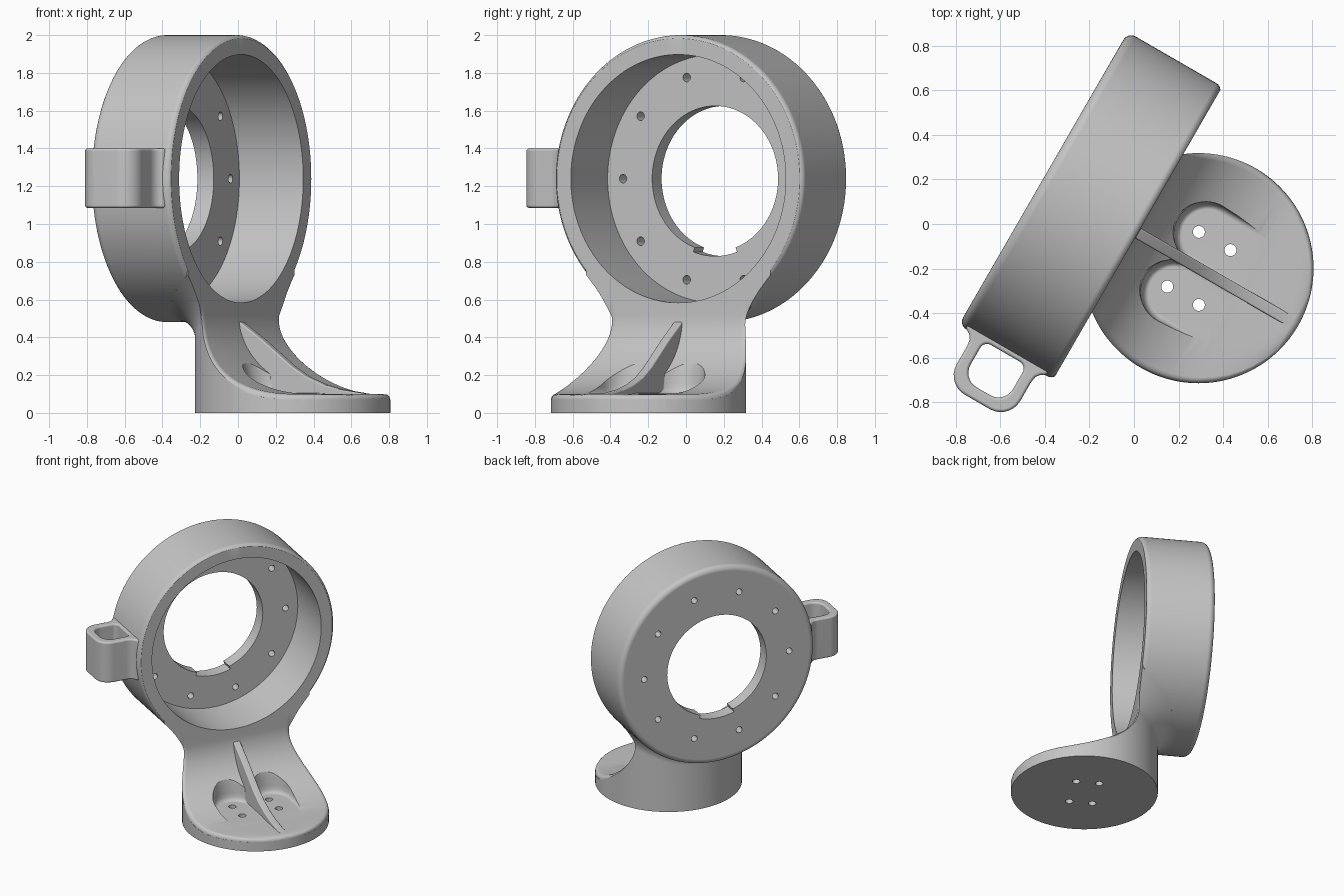
import bpy, bmesh
from math import sin, cos, pi, sqrt, radians
from mathutils import Matrix

cube = bpy.data.objects.get("Cube")
if cube:
    bpy.data.objects.remove(cube, do_unlink=True)

# Local frame: x = ring axis (open side +x), y = across, z = up
ZC, RING_R, BORE_R, HOLE_R = 1.24, 0.76, 0.657, 0.385
FRONT, FLOOR, BACK = 0.035, -0.355, -0.455
BASE_X, BASE_R, TOP = 0.35, 0.517, 0.1
FILLET, ROUND = 0.13, 0.03

grey = bpy.data.materials.new("light_grey")
grey.use_nodes = True
COLOUR = (0.56, 0.56, 0.56, 1)
grey.diffuse_color = COLOUR
grey.node_tree.nodes["Principled BSDF"].inputs["Base Color"].default_value = COLOUR


def loft(name, rows):
    """Closed loops of equal length joined into a capped solid."""
    bm = bmesh.new()
    loops = [[bm.verts.new(p) for p in row] for row in rows]
    n = len(rows[0])
    for a, b in zip(loops, loops[1:]):
        for i in range(n):
            j = (i + 1) % n
            bm.faces.new((a[i], a[j], b[j], b[i]))
    bm.faces.new(loops[0])
    bm.faces.new(loops[-1])
    bmesh.ops.recalc_face_normals(bm, faces=bm.faces)
    mesh = bpy.data.meshes.new(name)
    bm.to_mesh(mesh)
    bm.free()
    obj = bpy.data.objects.new(name, mesh)
    bpy.context.collection.objects.link(obj)
    mesh.materials.append(grey)
    return obj


def apply(obj, mod):
    bpy.ops.object.select_all(action='DESELECT')
    bpy.context.view_layer.objects.active = obj
    obj.select_set(True)
    bpy.ops.object.modifier_apply(modifier=mod.name)


def combine(obj, other, operation):
    mod = obj.modifiers.new("join", 'BOOLEAN')
    mod.operation, mod.solver, mod.object = operation, 'EXACT', other
    apply(obj, mod)
    bpy.data.objects.remove(other, do_unlink=True)


def bevel(obj, width):
    mod = obj.modifiers.new("round", 'BEVEL')
    mod.width, mod.segments = width, 3
    mod.limit_method, mod.angle_limit = 'ANGLE', radians(50)
    apply(obj, mod)


def circle(cx, cy, r, n=32, a0=0.0, a1=2 * pi):
    full = abs(a1 - a0) > 6.28
    return [(cx + r * cos(a0 + (a1 - a0) * i / (n if full else n - 1)),
             cy + r * sin(a0 + (a1 - a0) * i / (n if full else n - 1))) for i in range(n)]


def along_x(name, outline, x0, x1):
    return loft(name, [[(x, y, z) for y, z in outline] for x in (x0, x1)])


def along_z(name, outline, z0, z1):
    return loft(name, [[(x, y, z) for x, y in outline] for z in (z0, z1)])


def corner_box(x0, x1, y0, y1, radii, n=8):
    """Rounded rectangle; radii for the low-y and the high-y corners."""
    lo, hi = radii
    return (circle(x0 + lo, y0 + lo, lo, n, pi, 1.5 * pi)
            + circle(x1 - lo, y0 + lo, lo, n, 1.5 * pi, 2 * pi)
            + circle(x1 - hi, y1 - hi, hi, n, 0, 0.5 * pi)
            + circle(x0 + hi, y1 - hi, hi, n, 0.5 * pi, pi))


# Ring body: a drum with rounded rims
def rim(x, sign, r):
    return [(x - sign * r * (1 - sin(a)), RING_R - r * (1 - cos(a)))
            for a in (k * pi / 12 for k in range(7))]


drum = rim(BACK, -1, 0.04)[::-1] + rim(FRONT + 0.004, 1, 0.034)
body = loft("ring_bracket", [[(x, y, z) for y, z in circle(0, ZC, r, 144)] for x, r in drum])


# Round base and neck, flaring into the underside of the ring
def underside(y):
    return ZC - sqrt(RING_R ** 2 - y * y)


rows = [[(x, y, 0) for x, y in circle(BASE_X, 0, BASE_R, 144)]]
for k in range(11):
    t = k / 10 * pi / 2
    ring = circle(BASE_X, 0, BASE_R + FILLET * (1 - cos(t)), 144)
    rows.append([(x, y, underside(y) - FILLET * (1 - sin(t))) for x, y in ring])
rows.append([(x, y, z + 0.04) for x, y, z in rows[-1]])
rows.append([(x, y, 0.95) for x, y in circle(BASE_X, 0, 0.01, 144)])
combine(body, loft("neck", rows), 'UNION')

# Bore, central opening with its notch, and the ring of bolt holes
notch = [(0, ZC)] + circle(0, ZC, 0.41, 12, radians(-109), radians(-71))
cutters = [along_x("bore_cutter", circle(0, ZC, BORE_R, 144), FLOOR, 1.2),
           along_x("opening_cutter", circle(0, ZC, HOLE_R, 96), -0.6, -0.2),
           along_x("notch_cutter", notch, -0.6, -0.2)]
for k in range(10):
    a = k * pi / 5
    cutters.append(along_x("bolt_cutter", circle(0.563 * cos(a), ZC + 0.563 * sin(a), 0.023, 20), -0.6, -0.2))
for cutter in cutters:
    combine(body, cutter, 'DIFFERENCE')

# Concave sweep from ring face to base top, with a softened edge
sweep = [(FRONT, z, -1, 0) for z in (2.3, 0.7, 0.62, 0.57)]
for k in range(29):
    a = k / 28 * pi / 2
    sweep.append((FRONT + 0.57 * (1 - cos(a)), TOP + 0.42 * (1 - sin(a)), -cos(a), -sin(a)))
edge = BASE_X + BASE_R
sweep += [(x, TOP, 0, -1) for x in (0.66, 0.71, 0.75, 0.78, 0.81, edge - ROUND, edge - 0.02,
                                    edge - 0.01, edge - 0.004, edge, 1.1)]
sweep.append((1.1, 2.3, 0, 0))


def sweep_row(side, share, inset=0.0, outside=False):
    row = []
    for x, z, nx, nz in sweep:
        half = max(sqrt(max(BASE_R ** 2 - (x - BASE_X) ** 2, 0)), 0.08)
        y = side * (0.9 if outside else half * share - inset)
        near = max(0, BASE_R - sqrt((x - BASE_X) ** 2 + y * y))
        drop = ROUND - sqrt(ROUND ** 2 - max(0, ROUND - near) ** 2)
        drop *= min(1, max(0, (0.55 - z) / 0.15))
        row.append((x + nx * drop, y, z + nz * drop))
    return row


lateral = [(1, 0, True)] + [(1, i) for i in (-0.02, 0, 0.003, 0.008, 0.016, ROUND)] + [(0.55,), (0.25,)]
rows = [sweep_row(-1, *a) for a in lateral] + [sweep_row(1, 0)]
rows += [sweep_row(1, *a) for a in reversed(lateral)]
combine(body, loft("sweep_cutter", rows), 'DIFFERENCE')

# Bolt pockets either side of the rib
for side in (-1, 1):
    rows = []
    for z, r in ((0.102, 0.115), (0.106, 0.126), (0.115, 0.135), (0.13, 0.142), (0.16, 0.146),
                 (0.22, 0.15), (0.26, 0.157), (0.3, 0.17), (0.45, 0.23)):
        slot = circle(0.31, side * 0.15, r, 28, pi / 2, 1.5 * pi) + \
            circle(0.6, side * 0.15, r, 28, -pi / 2, pi / 2)
        rows.append([(x, y, z) for x, y in slot])
    combine(body, loft("pocket_cutter", rows), 'DIFFERENCE')

# Central rib
crest = [(0.0, 0.5), (0.05, 0.475), (0.1, 0.44), (0.18, 0.385), (0.27, 0.315), (0.36, 0.245),
         (0.45, 0.19), (0.55, 0.15), (0.65, 0.125), (0.76, 0.109), (0.83, 0.098), (0.83, 0.06), (0.0, 0.06)]
rib = loft("rib", [[(x, y, z) for x, z in crest] for y in (-0.026, 0.026)])
bevel(rib, 0.008)
combine(body, rib, 'UNION')

# Screw holes through the base
for x in (0.27, 0.434):
    for y in (-0.142, 0.142):
        combine(body, along_z("screw_cutter", circle(x, y, 0.027, 20), -0.1, 0.3), 'DIFFERENCE')

# Side loop handle
outer = corner_box(-0.375, -0.045, -1.017, -0.72, (0.1, 0.02))
outer = outer[:16] + [(-0.045, -0.82), (-0.04, -0.79), (-0.025, -0.77), (0.0, -0.757), (0.0, -0.72),
                      (-0.42, -0.72), (-0.42, -0.757), (-0.395, -0.77), (-0.38, -0.79), (-0.375, -0.82)]
handle = along_z("handle", outer, 1.085, 1.4)
combine(handle, along_z("loop_cutter", corner_box(-0.32, -0.1, -0.962, -0.765, (0.075, 0.035)),
                        1.0, 1.5), 'DIFFERENCE')
bevel(handle, 0.014)
combine(body, handle, 'UNION')

# Turn the bracket into place and shade it
body.data.transform(Matrix.Translation((-0.0135, -0.0234, 0)) @ Matrix.Rotation(radians(-30), 4, 'Z'))
body.data.materials.clear()
body.data.materials.append(grey)
for face in body.data.polygons:
    face.material_index = 0
bpy.ops.object.select_all(action='DESELECT')
bpy.context.view_layer.objects.active = body
body.select_set(True)
bpy.ops.object.shade_smooth_by_angle(angle=radians(36))
weighted = body.modifiers.new("even_shading", 'WEIGHTED_NORMAL')
weighted.keep_sharp = True
